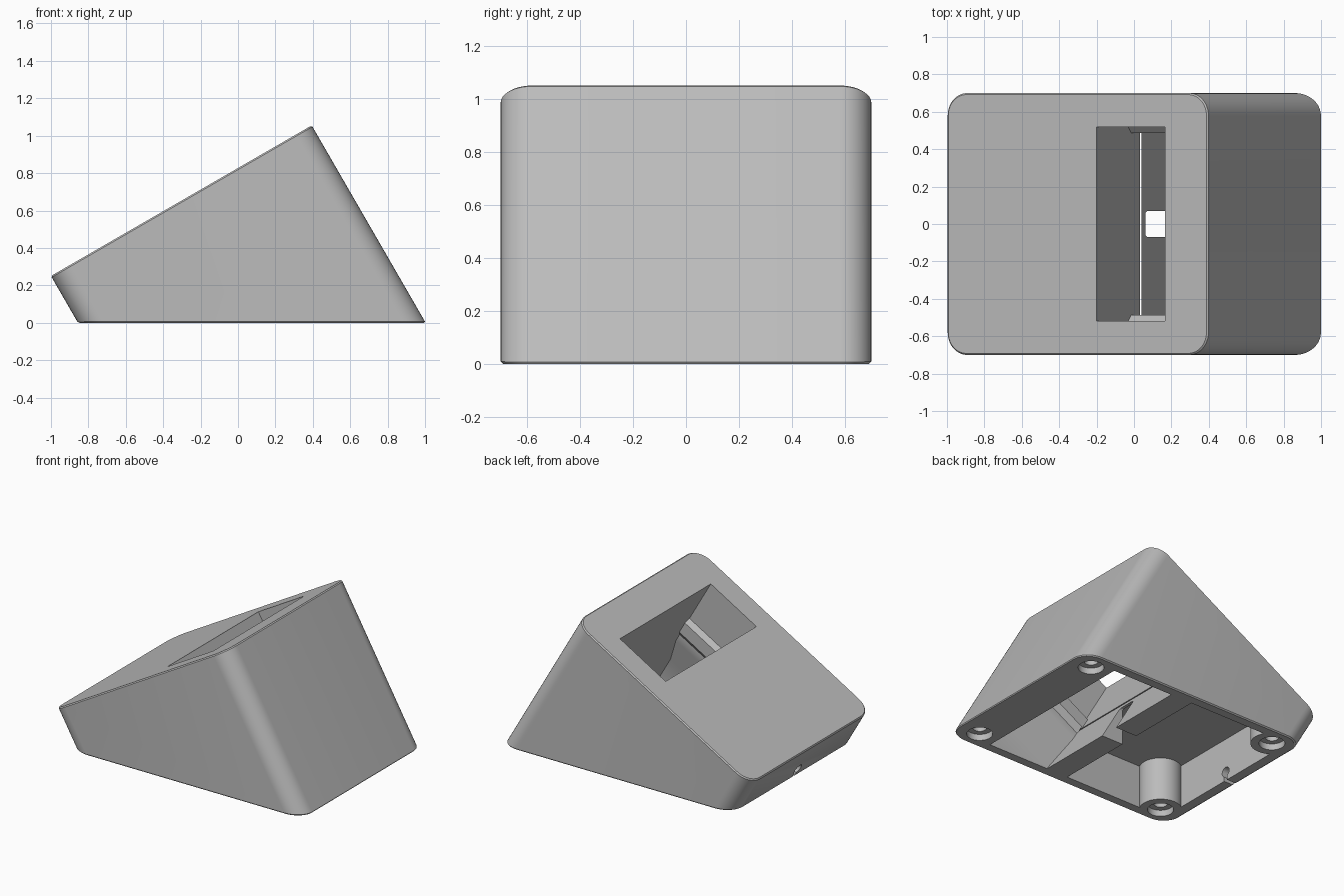
import bpy, bmesh, math
from mathutils import Vector, Matrix

if "Cube" in bpy.data.objects:
    bpy.data.objects.remove(bpy.data.objects["Cube"], do_unlink=True)

# One plain grey plastic
grey = bpy.data.materials.new("light grey plastic")
grey.use_nodes = True
grey.diffuse_color = (0.5, 0.5, 0.5, 1)
grey.node_tree.nodes["Principled BSDF"].inputs["Base Color"].default_value = (0.5, 0.5, 0.5, 1)

# Tilted frame of the sloping top: along the slope, and square into it
ALONG = Vector((math.cos(math.pi / 6), 0, 0.5))
INTO = Vector((0.5, 0, -math.cos(math.pi / 6)))
LOW_EDGE = Vector((-1, 0, 0.25))


def make_object(name, bm):
    bmesh.ops.recalc_face_normals(bm, faces=bm.faces[:])
    mesh = bpy.data.meshes.new(name)
    bm.to_mesh(mesh)
    bm.free()
    mesh.materials.append(grey)
    obj = bpy.data.objects.new(name, mesh)
    bpy.context.collection.objects.link(obj)
    return obj


def loft(name, rings):
    bm = bmesh.new()
    loops = [[bm.verts.new(p) for p in ring] for ring in rings]
    for a, b in zip(loops, loops[1:]):
        for i in range(len(a)):
            j = (i + 1) % len(a)
            bm.faces.new((a[i], a[j], b[j], b[i]))
    bm.faces.new(loops[0])
    bm.faces.new(loops[-1])
    return make_object(name, bm)


def box(name, low, high, bevel=0):
    low, high = Vector(low), Vector(high)
    bm = bmesh.new()
    bmesh.ops.create_cube(bm, size=1, matrix=Matrix.Translation((low + high) / 2)
                          @ Matrix.Diagonal((*(high - low), 1)))
    if bevel:
        bmesh.ops.bevel(bm, geom=bm.edges[:], offset=bevel, segments=3, profile=0.5, affect='EDGES')
    return make_object(name, bm)


def cylinder(name, centre, radius, depth, turn=None):
    bm = bmesh.new()
    bmesh.ops.create_cone(bm, cap_ends=True, segments=32, radius1=radius, radius2=radius,
                          depth=depth, matrix=Matrix.Translation(centre) @ (turn or Matrix()))
    return make_object(name, bm)


def cut(target, cutter):
    mod = target.modifiers.new("cut", 'BOOLEAN')
    mod.operation, mod.solver, mod.object = 'DIFFERENCE', 'EXACT', cutter
    bpy.context.view_layer.objects.active = target
    bpy.ops.object.modifier_apply(modifier=mod.name)
    bpy.data.objects.remove(cutter, do_unlink=True)


def rounded_rectangle(length, half, radius, steps=10):
    corners = [(length - radius, half - radius, 0), (radius, half - radius, 1),
               (radius, radius - half, 2), (length - radius, radius - half, 3)]
    for t, y, quarter in corners:
        for i in range(steps + 1):
            a = (quarter + i / steps) * math.pi / 2
            yield t + radius * math.cos(a), y + radius * math.sin(a)


# Wedge body: rounded block square to the slope, sliced flat at the ground
outline = [LOW_EDGE + ALONG * t + Vector((0, y, 0)) for t, y in rounded_rectangle(1.61, 0.7, 0.12)]
body = loft("wedge_body", [outline, [p + INTO * 1.6 for p in outline]])
bm = bmesh.new()
bm.from_mesh(body.data)
sliced = bmesh.ops.bisect_plane(bm, geom=bm.verts[:] + bm.edges[:] + bm.faces[:],
                                plane_co=(0, 0, 0), plane_no=(0, 0, -1), clear_outer=True)
rim = [e for e in sliced["geom_cut"] if isinstance(e, bmesh.types.BMEdge)]
bmesh.ops.contextual_create(bm, geom=rim)
bmesh.ops.recalc_face_normals(bm, faces=bm.faces[:])
caps = [f for f in bm.faces if len(f.verts) > 4]
rims = {e for f in caps for e in f.edges}
bmesh.ops.bevel(bm, geom=list(rims), offset=0.008, segments=1, affect='EDGES')
bm.to_mesh(body.data)
bm.free()

# Device slot running through to the base, pinched and then flared
slot_start = Vector((-0.2, 0, 0.712))
stations = [(-0.1, 0.518), (0.34, 0.518), (0.37, 0.487), (0.46, 0.487),
            (0.5, 0.52), (0.56, 0.52), (0.8, 0.63), (1.25, 0.63)]
rings = [[slot_start + INTO * d + ALONG * t + Vector((0, y, 0))
          for t, y in ((0, -half), (0.421, -half), (0.421, half), (0, half))]
         for d, half in stations]
cut(body, loft("slot_cutter", rings))

# Hollow pocket under the low end, leaving round screw columns in its corners
pocket = box("pocket_cutter", (-0.78, -0.63, -0.1), (0.04, 0.63, 0.31))
for side in (-1, 1):
    cut(pocket, cylinder("column", (-0.7, side * 0.565, 0.1), 0.14, 0.8))
    cut(pocket, box("column_web", (-0.9, min(side * 0.565, side * 0.8), -0.3),
                    (-0.7, max(side * 0.565, side * 0.8), 0.5)))
cut(body, pocket)

# Cable tunnel between pocket and slot
cut(body, box("tunnel_cutter", (-0.1, -0.07, -0.06), (0.32, 0.07, 0.26), 0.02))

# Cable exit through the low end
cut(body, cylinder("cable_hole", (-0.85, 0, 0.065), 0.035, 0.4, Matrix.Rotation(math.pi / 2, 4, 'Y')))
cut(body, box("cable_slit", (-1.05, -0.014, -0.05), (-0.7, 0.014, 0.06)))

# Recessed screw holes in the four base corners
for x in (-0.7, 0.84):
    for side in (-1, 1):
        cut(body, cylinder("foot_recess", (x, side * 0.565, 0), 0.085, 0.09))
        cut(body, cylinder("screw_hole", (x, side * 0.565, 0), 0.045, 0.3))

# Smooth round corners, crisp edges
for obj in bpy.context.selected_objects:
    obj.select_set(False)
body.select_set(True)
bpy.context.view_layer.objects.active = body
bpy.ops.object.shade_smooth_by_angle(angle=math.radians(30))
